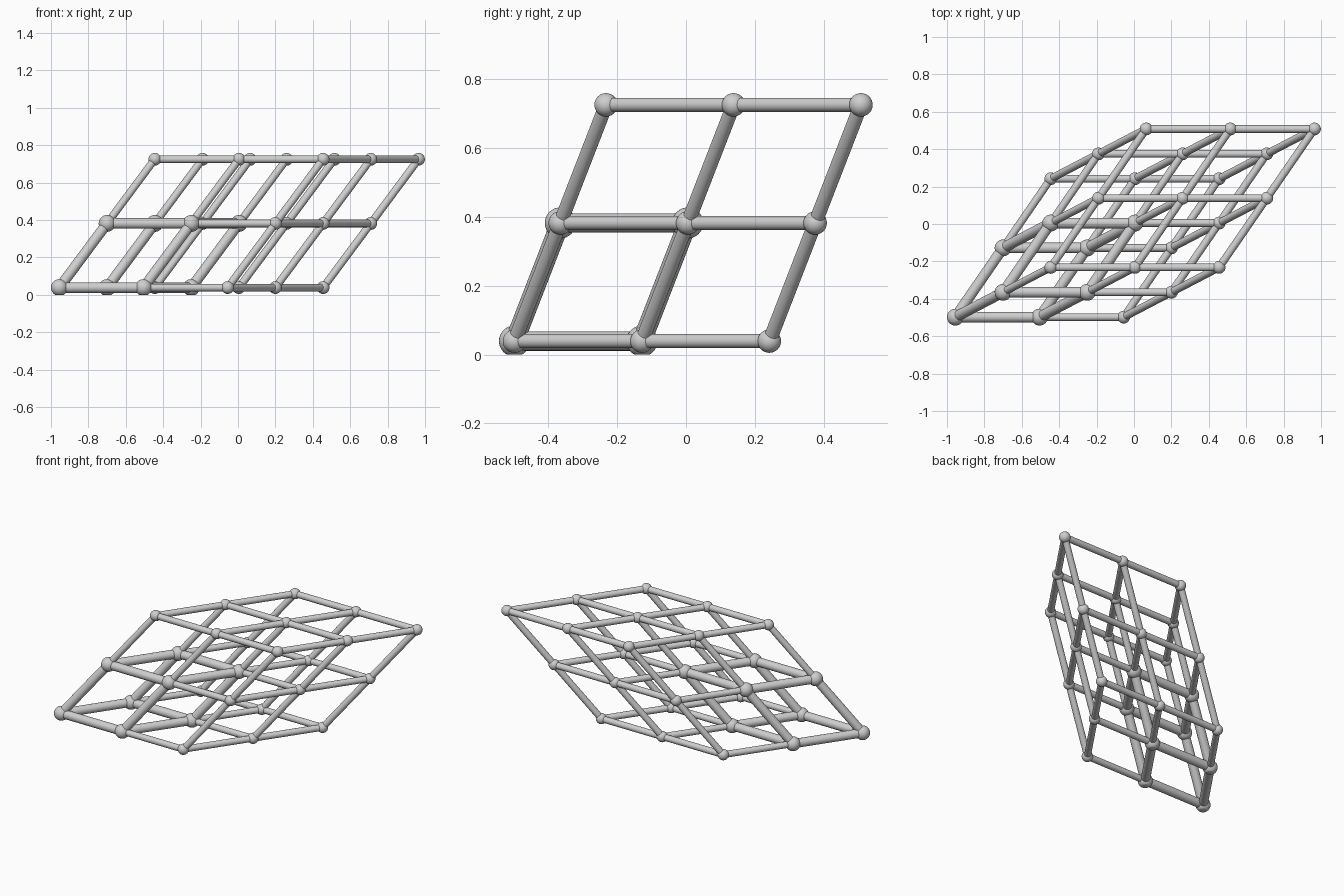
import bpy, bmesh
from itertools import product
from mathutils import Vector, Matrix

cube = bpy.data.objects.get("Cube")
if cube:
    bpy.data.objects.remove(cube, do_unlink=True)

# One plain light grey for the whole lattice
GREY = (0.62, 0.62, 0.62, 1)
grey = bpy.data.materials.new("plain light grey")
grey.use_nodes = True
grey.diffuse_color = GREY
grey.node_tree.nodes["Principled BSDF"].inputs["Base Color"].default_value = GREY

# Skewed lattice: origin and the three step vectors
ORIGIN = Vector((-0.955, -0.498, 0.039))
STEPS = (Vector((0.45, 0, 0)), Vector((0.255, 0.37, 0)), Vector((0.255, 0.133, 0.343)))


def point(index):
    return ORIGIN + sum((s * n for s, n in zip(STEPS, index)), Vector())


def add_ball(bm, centre, radius):
    bmesh.ops.create_uvsphere(bm, u_segments=32, v_segments=16, radius=radius,
                              matrix=Matrix.Translation(centre))


def add_rod(bm, start, end, radius):
    axis = end - start
    turn = axis.to_track_quat('Z', 'Y').to_matrix().to_4x4()
    bmesh.ops.create_cone(bm, cap_ends=True, segments=24, radius1=radius, radius2=radius,
                          depth=axis.length,
                          matrix=Matrix.Translation((start + end) / 2) @ turn)


def flatten_base(bm):
    # Slice off whatever dips under the floor and cap the cut
    geom = bm.verts[:] + bm.edges[:] + bm.faces[:]
    cut = bmesh.ops.bisect_plane(bm, geom=geom, plane_co=(0, 0, 0),
                                 plane_no=(0, 0, 1), clear_inner=True)
    rim = [e for e in cut["geom_cut"] if isinstance(e, bmesh.types.BMEdge)]
    bmesh.ops.holes_fill(bm, edges=rim)


def finish(name, bm):
    mesh = bpy.data.meshes.new(name)
    bm.to_mesh(mesh)
    bm.free()
    mesh.materials.append(grey)
    obj = bpy.data.objects.new(name, mesh)
    bpy.context.collection.objects.link(obj)
    bpy.ops.object.select_all(action='DESELECT')
    obj.select_set(True)
    bpy.context.view_layer.objects.active = obj
    bpy.ops.object.shade_smooth_by_angle()


def build(prefix, indices, ball_radius, rod_radius, skip=()):
    balls, rods = bmesh.new(), bmesh.new()
    allowed, skipped = set(indices), set(skip)
    for index in indices:
        if index not in skipped:
            add_ball(balls, point(index), ball_radius)
        for axis in range(3):
            ahead = tuple(n + (k == axis) for k, n in enumerate(index))
            if ahead in allowed and not {index, ahead} <= skipped:
                add_rod(rods, point(index), point(ahead), rod_radius)
    flatten_base(balls)
    finish(prefix + "_joints", balls)
    finish(prefix + "_rods", rods)


# Thick unit cell in one corner, thin lattice around it
cell = list(product(range(2), repeat=3))
build("unit_cell", cell, 0.045, 0.028)
build("lattice", list(product(range(3), repeat=3)), 0.034, 0.0205, skip=cell)
